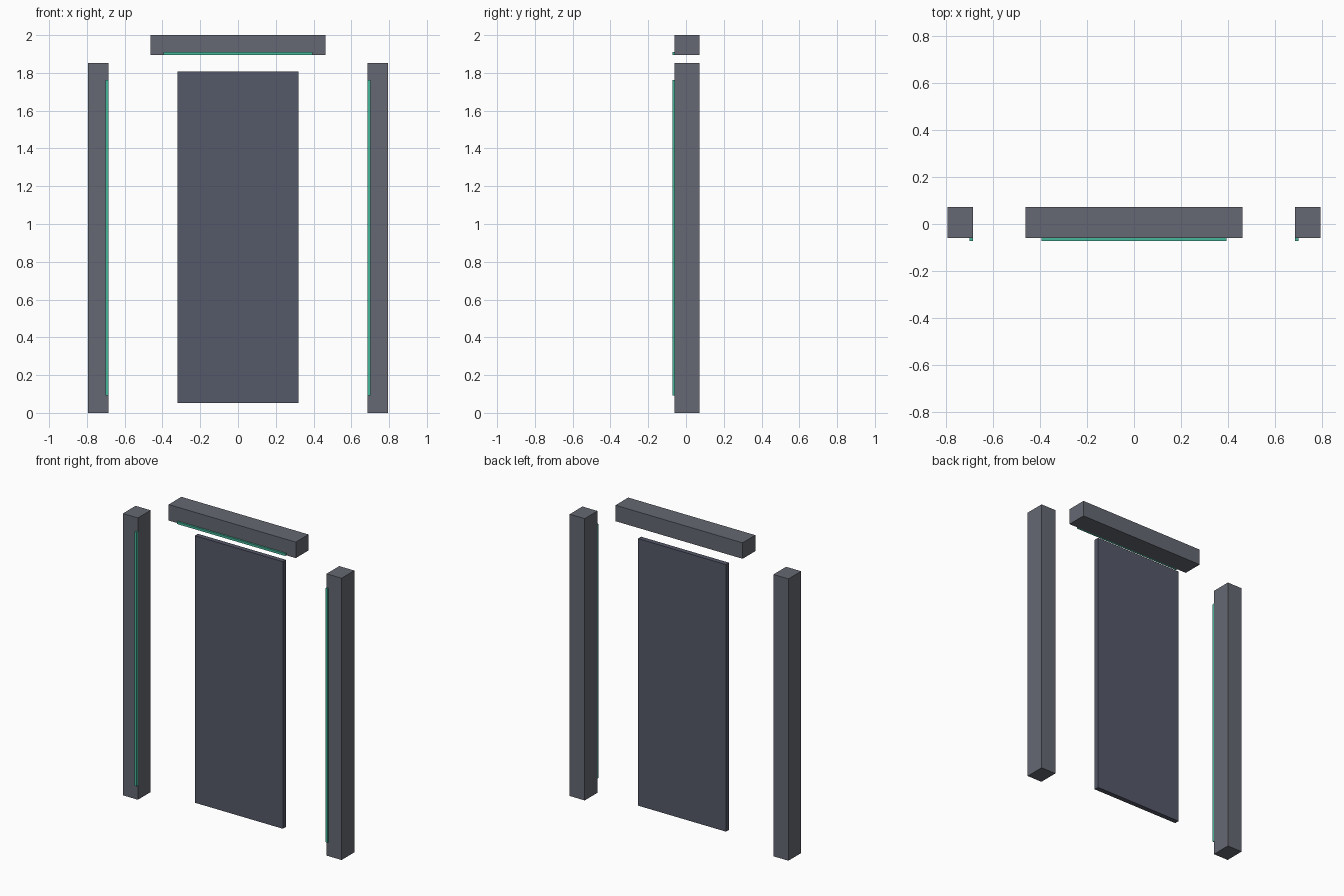
import bpy, bmesh
from mathutils import Vector

if "Cube" in bpy.data.objects:
    bpy.data.objects.remove(bpy.data.objects["Cube"])


def material(name, rgb):
    m = bpy.data.materials.new(name)
    m.diffuse_color = (*rgb, 1.0)
    m.use_nodes = True
    m.node_tree.nodes["Principled BSDF"].inputs["Base Color"].default_value = m.diffuse_color
    return m


def box(name, lo, hi, mat):
    """Axis-aligned box between two corners."""
    lo, hi = Vector(lo), Vector(hi)
    bm = bmesh.new()
    bmesh.ops.create_cube(bm, size=1.0)
    bmesh.ops.scale(bm, vec=hi - lo, verts=bm.verts)
    bmesh.ops.translate(bm, vec=(lo + hi) / 2, verts=bm.verts)
    me = bpy.data.meshes.new(name)
    bm.to_mesh(me)
    bm.free()
    me.materials.append(mat)
    ob = bpy.data.objects.new(name, me)
    bpy.context.collection.objects.link(ob)
    return ob


frame_mat = material("frame_grey", (0.13, 0.14, 0.17))
panel_mat = material("panel_slate", (0.09, 0.10, 0.14))
light_mat = material("light_green", (0.06, 0.48, 0.33))

FRONT, BACK, STRIP_FRONT = -0.06, 0.072, -0.072
INNER, OUTER = 0.686, 0.795

# Side posts with a light strip on each inner front edge
for side, s in (("left", -1), ("right", 1)):
    x0, x1 = sorted((s * INNER, s * OUTER))
    box(f"{side}_post", (x0, FRONT, 0), (x1, BACK, 1.852), frame_mat)
    x0, x1 = sorted((s * INNER, s * (INNER + 0.015)))
    box(f"{side}_light_strip", (x0, STRIP_FRONT, 0.093), (x1, FRONT, 1.762), light_mat)

# Top beam with a light strip along its lower front edge
box("lintel", (-0.462, FRONT, 1.895), (0.462, BACK, 2.0), frame_mat)
box("lintel_light_strip", (-0.394, STRIP_FRONT, 1.895), (0.394, FRONT, 1.91), light_mat)

# Door panel, set back from the front of the frame
box("door_panel", (-0.32, 0.009, 0.052), (0.32, 0.041, 1.807), panel_mat)
